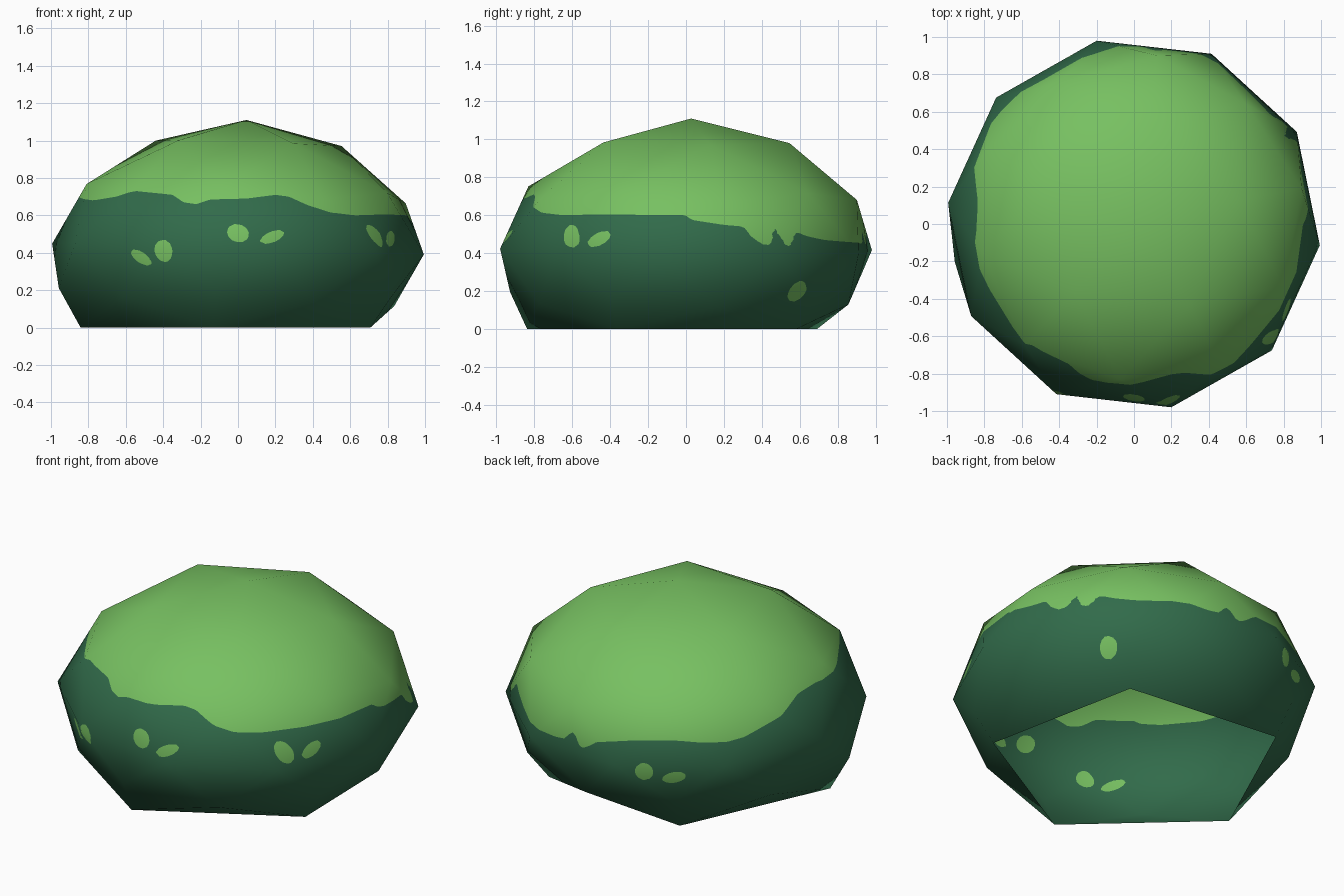
import bpy, bmesh, math
from mathutils import Vector

if "Cube" in bpy.data.objects:
    bpy.data.objects.remove(bpy.data.objects["Cube"])


def material(name, rgb):
    m = bpy.data.materials.new(name)
    m.diffuse_color = (*rgb, 1)
    m.use_nodes = True
    m.node_tree.nodes["Principled BSDF"].inputs["Base Color"].default_value = m.diffuse_color
    return m


# Height of the pale crown's ragged lower rim: (angle in degrees, z)
RIM = [(0, .60), (2, .575), (12, .55), (19, .54), (21, .49), (25, .44), (28, .45),
       (29.3, .53), (30.7, .53), (32, .45), (34, .435), (36, .45), (37, .50), (39, .51),
       (43, .49), (51, .47), (61, .46), (76, .45), (80, .46), (82.5, .51), (84, .51),
       (87, .44), (90, .46), (94, .51), (107, .55), (122, .56), (139, .55), (146, .57),
       (158, .62), (172, .69), (183, .70), (204, .68), (220, .70), (230, .73), (245, .71),
       (250, .67), (255, .66), (260, .685), (273, .69), (284, .71), (289, .70),
       (295.5, .65), (303, .615), (314, .60), (329, .605), (360, .60)]

# Leaf spots: (angle, z, half width, half height, tilt)
SPOTS = [(237, .375, .075, .032, -25), (246, .41, .052, .06, 0),
         (270, .505, .06, .048, -20), (281, .485, .072, .028, 22),
         (320.6, .49, .07, .045, -50), (330.7, .475, .068, .035, 25),
         (41, .20, .05, .056, 0), (111, .38, .05, .055, 0), (121, .35, .068, .034, 15)]


def rim_height(a):
    for (a0, z0), (a1, z1) in zip(RIM, RIM[1:]):
        if a <= a1:
            return z0 + (z1 - z0) * (a - a0) / (a1 - a0)
    return RIM[-1][1]


def paleness(p):
    """Positive where the bush is pale: crown or leaf spot."""
    a = math.degrees(math.atan2(p.y, p.x)) % 360
    best = p.z - rim_height(a)
    r = math.hypot(p.x, p.y)
    for a0, z0, w, h, tilt in SPOTS:
        u = math.radians((a - a0 + 180) % 360 - 180) * r
        v = p.z - z0
        c, s = math.cos(math.radians(tilt)), math.sin(math.radians(tilt))
        best = max(best, .05 * (1 - math.hypot((u * c + v * s) / w, (v * c - u * s) / h)))
    return best


# Bush body: squashed, slightly leaning icosphere with an open flat base
bm = bmesh.new()
bmesh.ops.create_icosphere(bm, subdivisions=2, radius=1)
bmesh.ops.delete(bm, geom=[v for v in bm.verts if v.co.z < -.95], context='VERTS')
turn = math.radians(11.5)
for v in bm.verts:
    x, y, z = v.co
    x, y = x * math.cos(turn) - y * math.sin(turn), x * math.sin(turn) + y * math.cos(turn)
    k, zs = 1.0, .69
    if z < -.8:                      # base ring
        k = .82 / .526
    elif z < -.1:                    # lower ring
        k, zs = (1.07 if x < -.86 else 1.03), .53
    elif .1 < z < .7:                # upper ring
        zs = .61
    elif .7 <= z < .95:              # crown ring
        zs = .667
    height = 0 if z < -.8 else .42 + zs * z - .03 * x - .01 * y
    v.co = (x * k + .045 * z, y * k + .027 * z, height)

# Fine facets, then cut exactly along the colour border
bmesh.ops.subdivide_edges(bm, edges=bm.edges[:], cuts=15, use_grid_fill=True)
bmesh.ops.triangulate(bm, faces=bm.faces[:])
field = {v: paleness(v.co) for v in bm.verts}
border = set()
for e in bm.edges[:]:
    a, b = e.verts
    fa, fb = field[a], field[b]
    if (fa > 0) != (fb > 0):
        fac = min(.98, max(.02, fa / (fa - fb)))
        _, nv = bmesh.utils.edge_split(e, a, fac)
        field[nv] = 0
        border.add(nv)
for f in bm.faces[:]:
    cut = [v for v in f.verts if v in border]
    if len(cut) == 2:
        bmesh.utils.face_split(f, cut[0], cut[1])
for f in bm.faces:
    f.smooth = True
    f.material_index = 1 if sum(field[v] for v in f.verts) > 0 else 0

mesh = bpy.data.meshes.new("bush")
bm.to_mesh(mesh)
bm.free()
mesh.materials.append(material("dark green", (.031, .147, .069)))
mesh.materials.append(material("pale green", (.185, .53, .12)))

# Soft rounded shading across the broad facets
mesh.normals_split_custom_set_from_vertices(
    [Vector((v.co.x, v.co.y, (v.co.z - .42) / .45)).normalized() for v in mesh.vertices])
bush = bpy.data.objects.new("bush", mesh)
bpy.context.collection.objects.link(bush)
